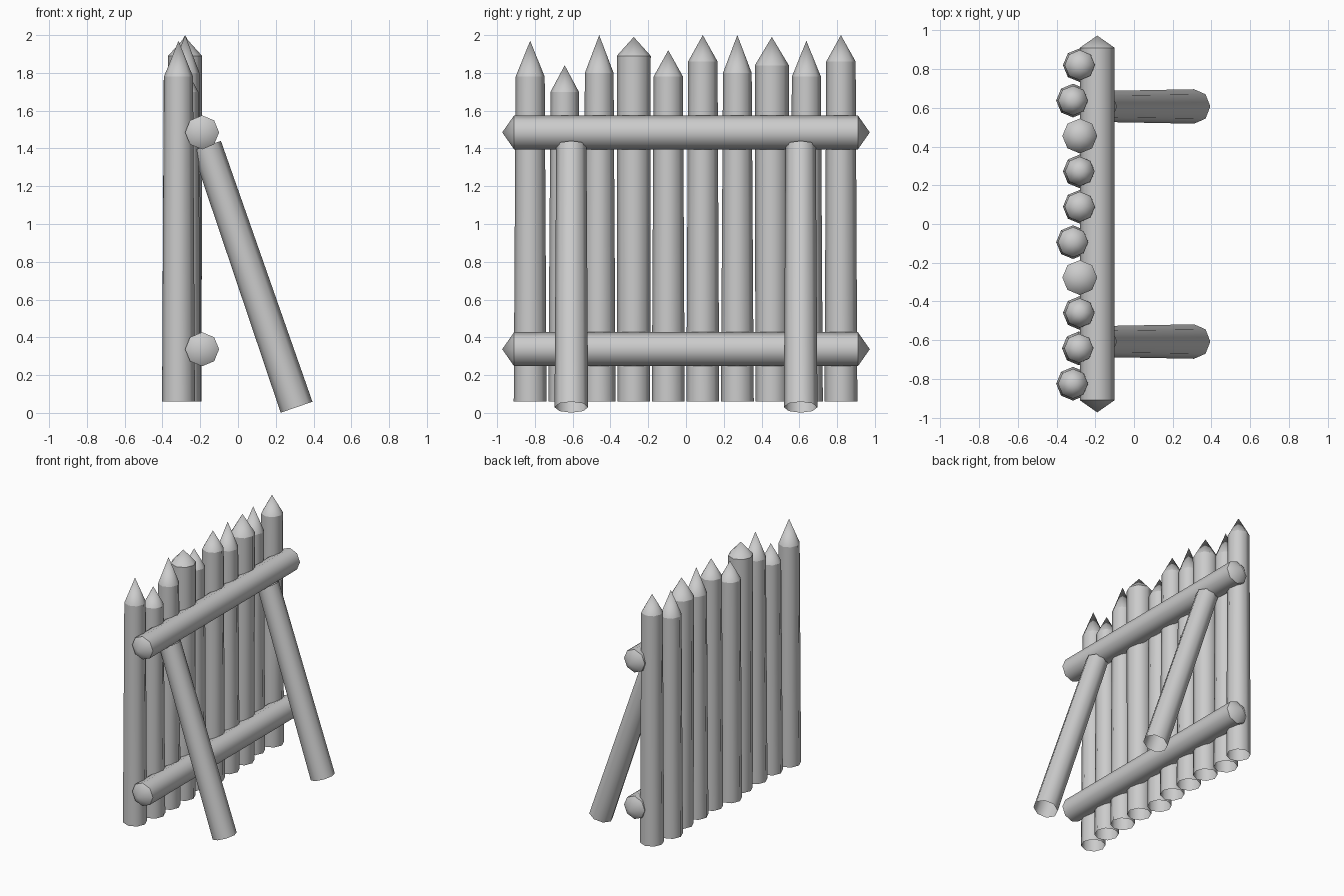
import bpy, bmesh, math
from mathutils import Vector

cube = bpy.data.objects.get("Cube")
if cube:
    bpy.data.objects.remove(cube, do_unlink=True)

SIDES = 8
wood = bpy.data.materials.new("pale_grey_wood")
wood.use_nodes = True
colour = (0.6, 0.6, 0.6, 1)
wood.diffuse_color = colour
wood.node_tree.nodes["Principled BSDF"].inputs["Base Color"].default_value = colour


def log(name, start, end, r_start, r_end, tip_start=0, tip_end=0):
    """Eight-sided log from start to end, with optional pointed tips."""
    start, end = Vector(start), Vector(end)
    axis = (end - start).normalized()
    side = Vector((1, 0, 0))
    u = (side - axis * side.dot(axis)).normalized()
    v = axis.cross(u)
    bm = bmesh.new()

    def ring(centre, r):
        angles = [math.tau * i / SIDES for i in range(SIDES)]
        return [bm.verts.new(centre + r * (u * math.cos(a) + v * math.sin(a)))
                for a in angles]

    low, high = ring(start, r_start), ring(end, r_end)
    for i in range(SIDES):
        j = (i + 1) % SIDES
        bm.faces.new((low[i], low[j], high[j], high[i]))
    # pointed tips with a crisp shoulder
    for verts, centre, length in ((low, start, -tip_start), (high, end, tip_end)):
        if length:
            apex = bm.verts.new(centre + axis * length)
            for i in range(SIDES):
                j = (i + 1) % SIDES
                bm.faces.new((verts[i], verts[j], apex))
                bm.edges.get((verts[i], verts[j])).smooth = False
    bmesh.ops.recalc_face_normals(bm, faces=bm.faces)
    for f in bm.faces:
        f.smooth = True
    mesh = bpy.data.meshes.new(name)
    bm.to_mesh(mesh)
    bm.free()
    mesh.materials.append(wood)
    obj = bpy.data.objects.new(name, mesh)
    bpy.context.collection.objects.link(obj)
    return obj


# upright stakes: x, shoulder height, tip height, shoulder radius
stakes = [
    (-0.315, 1.78, 1.97, 0.077),
    (-0.285, 1.70, 1.84, 0.075),
    (-0.28, 1.80, 2.0, 0.076),
    (-0.28, 1.89, 1.99, 0.09),
    (-0.315, 1.78, 1.92, 0.078),
    (-0.28, 1.86, 2.0, 0.078),
    (-0.28, 1.80, 2.0, 0.076),
    (-0.28, 1.84, 1.99, 0.09),
    (-0.315, 1.78, 1.97, 0.077),
    (-0.28, 1.86, 2.0, 0.078),
]
for i, (x, shoulder, tip, r) in enumerate(stakes):
    y = -0.825 + i * 0.1828
    log(f"stake_{i + 1}", (x, y, 0.06), (x, y, shoulder), 0.087, r,
        tip_end=tip - shoulder)

# horizontal rails, pointed at both ends
for name, z in (("lower_rail", 0.337), ("upper_rail", 1.485)):
    log(name, (-0.19, -0.91, z), (-0.19, 0.91, z), 0.09, 0.09, 0.063, 0.063)

# slanted braces
for name, y in (("front_brace", -0.607), ("rear_brace", 0.607)):
    log(name, (0.31, y, 0.03), (-0.166, y, 1.414), 0.089, 0.08)
